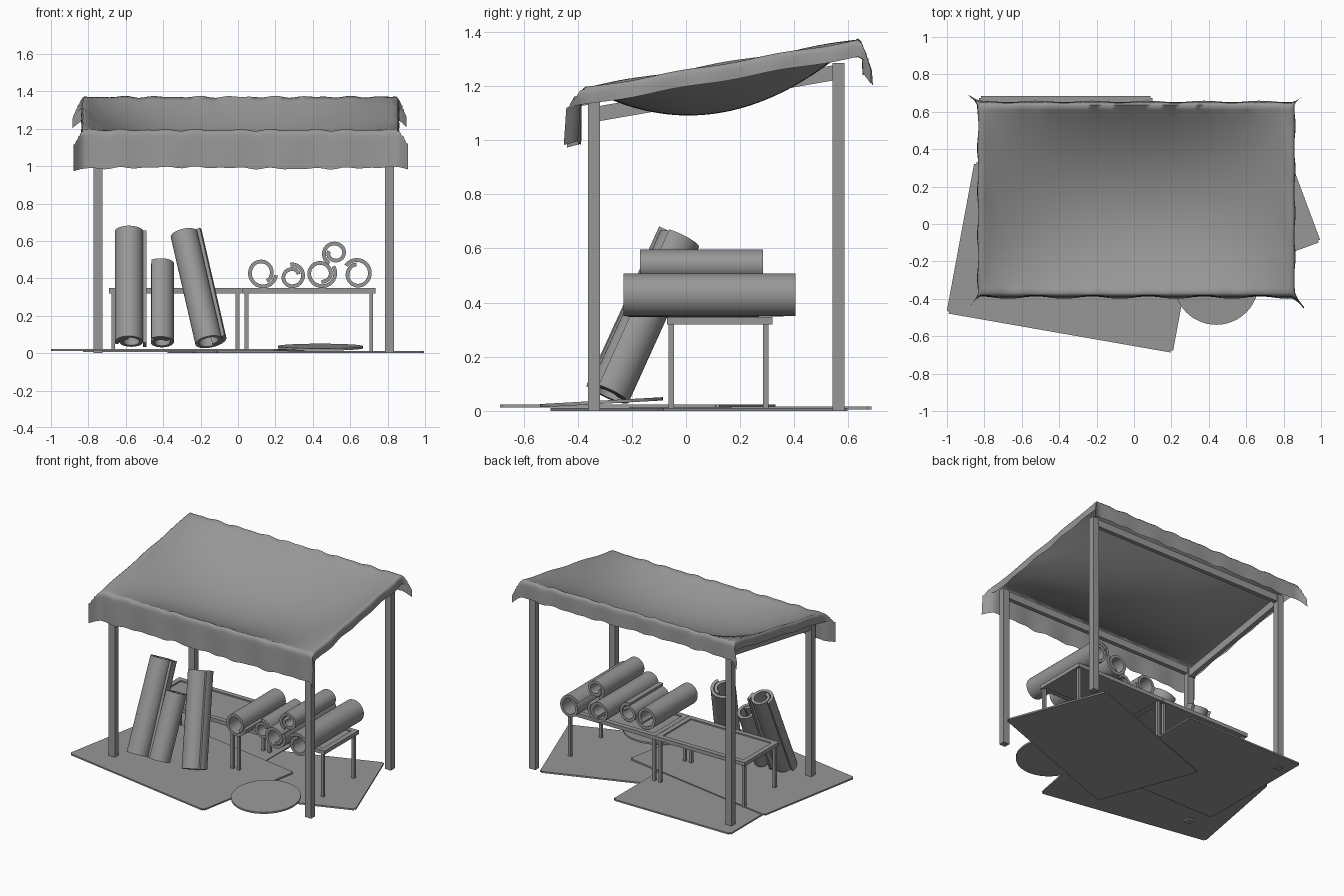
import bpy, bmesh, math
from mathutils import Vector, Matrix

if "Cube" in bpy.data.objects:
    bpy.data.objects.remove(bpy.data.objects["Cube"])

GREY = bpy.data.materials.new("dull_grey")
GREY.diffuse_color = (.31, .31, .31, 1)
GREY.use_nodes = True
GREY.node_tree.nodes["Principled BSDF"].inputs["Base Color"].default_value = GREY.diffuse_color


def finish(name, bm, angle=None):
    bmesh.ops.recalc_face_normals(bm, faces=bm.faces)
    me = bpy.data.meshes.new(name)
    bm.to_mesh(me)
    bm.free()
    me.materials.append(GREY)
    ob = bpy.data.objects.new(name, me)
    bpy.context.collection.objects.link(ob)
    if angle:
        bpy.context.view_layer.objects.active = ob
        ob.select_set(True)
        bpy.ops.object.shade_smooth_by_angle(angle=math.radians(angle))
        ob.select_set(False)
    return ob


def box(name, lo, hi):
    bm = bmesh.new()
    lo, hi = Vector(lo), Vector(hi)
    bmesh.ops.create_cube(bm, size=1, matrix=Matrix.Translation((lo + hi) / 2) @ Matrix.Diagonal((*(hi - lo), 1)))
    return finish(name, bm)


def beam(name, a, b, w, h):
    a, b = Vector(a), Vector(b)
    bm = bmesh.new()
    rot = (b - a).to_track_quat('Y', 'Z').to_matrix().to_4x4()
    bmesh.ops.create_cube(bm, size=1, matrix=Matrix.Translation((a + b) / 2) @ rot @ Matrix.Diagonal((w, (b - a).length, h, 1)))
    return finish(name, bm)


def roll(name, a, b, r, start=0.0, turns=1.3, t=0.02):
    """Rolled carpet: a full ring whose end tucks inside its start."""
    a, b = Vector(a), Vector(b)
    n = 48
    m = Matrix.Translation(a) @ (b - a).to_track_quat('Z', 'Y').to_matrix().to_4x4()
    bm = bmesh.new()
    rows = []
    for i in range(n + 1):
        turn = turns * i / n
        ang = start + math.tau * turn
        tuck = min(1, max(0, (turn - .55) / .45))
        rad = r - 1.2 * t * tuck * tuck * (3 - 2 * tuck)
        d = Vector((math.cos(ang), math.sin(ang), 0))
        rows.append([bm.verts.new(m @ (d * q + Vector((0, 0, z))))
                     for q, z in ((rad, 0), (rad, (b - a).length), (rad - t, (b - a).length), (rad - t, 0))])
    for p, q in zip(rows, rows[1:]):
        for k in range(4):
            bm.faces.new((p[k], p[(k + 1) % 4], q[(k + 1) % 4], q[k]))
    bm.faces.new(rows[0])
    bm.faces.new(rows[-1])
    return finish(name, bm, 40)


def rug(name, corner, u, v, z, t=0.011):
    """Flat rug from one corner and its two edge vectors."""
    c, u, v = Vector(corner), Vector(u), Vector(v)
    bm = bmesh.new()
    bm.faces.new([bm.verts.new((*p, z)) for p in (c, c + u, c + u + v, c + v)])
    bmesh.ops.bevel(bm, geom=bm.verts[:], offset=0.012, segments=2, affect='VERTICES')
    top = bmesh.ops.extrude_face_region(bm, geom=bm.faces[:])
    bmesh.ops.translate(bm, vec=(0, 0, t), verts=[e for e in top['geom'] if isinstance(e, bmesh.types.BMVert)])
    return finish(name, bm)


# posts and roof frame
for side, x in (("left", -.748), ("right", .81)):
    box(f"front_post_{side}", (x - .024, -.362, 0), (x + .024, -.318, 1.15))
    box(f"back_post_{side}", (x - .024, .541, 0), (x + .024, .585, 1.285))
beam("roof_beam_left", (-.748, -.34, 1.095), (-.748, .563, 1.252), .03, .055)
beam("front_roof_beam", (-.748, -.34, 1.12), (.81, -.34, 1.12), .03, .05)
beam("back_roof_beam", (-.748, .563, 1.258), (.81, .563, 1.258), .03, .05)

# sagging cloth roof with hanging hems
X0, X1, Y0, Y1 = -.82, .845, -.37, .635
SIDE, FRONT, BACK = .07, .21, .13


def samples(lo, hi, n, before, nb, after, na):
    return ([lo - before * (nb - i) / nb for i in range(nb)] +
            [lo + (hi - lo) * i / n for i in range(n + 1)] +
            [hi + after * (i + 1) / na for i in range(na)])


def cloth(x, y):
    cx, cy = min(max(x, X0), X1), min(max(y, Y0), Y1)
    dx, dy = abs(x - cx), abs(y - cy)
    u = (cx - (X0 + X1) / 2) / (X1 - X0) * 2
    v = (cy - (Y0 + Y1) / 2) / (Y1 - Y0) * 2
    z = 1.192 + .176 * (cy + .38)
    z -= .18 * (1 - abs(u) ** 2.4) * (1 - v * v)
    edge = max(abs(u), abs(v)) ** 16
    z += edge * .003 * (math.sin(31 * cx + 2) + math.sin(17 * cy + 47 * cx))
    out = lambda d: .015 * (1 - math.exp(-d / .012))
    flare = min(dx, dy)
    px = cx + math.copysign(out(dx) + .65 * flare, x - cx) if dx else cx
    py = cy + math.copysign(out(dy) + .04 * dy + (.75 if y < cy else .45) * flare, y - cy) if dy else cy
    if dy:
        py += dy * .03 * math.sin(21 * cx)
    if dx:
        px += dx * .06 * math.sin(27 * cy)
    drop = max(dx, dy) + (.2 if y < cy else .6) * flare
    z -= max(0, drop - .006) * (1 + .02 * math.sin(5 * cx))
    return px, py, z


bm = bmesh.new()
xs = samples(X0, X1, 64, SIDE, 6, SIDE, 6)
ys = samples(Y0, Y1, 40, FRONT, 12, BACK, 8)
grid = [[bm.verts.new(cloth(x, y)) for x in xs] for y in ys]
for r0, r1 in zip(grid, grid[1:]):
    for i in range(len(xs) - 1):
        bm.faces.new((r0[i], r0[i + 1], r1[i + 1], r1[i]))
finish("cloth_roof", bm, 80)

# two low tables with recessed tops
TY0, TY1 = -.07, .32
for name, a, b in (("left_table", -.69, .02), ("right_table", .022, .735)):
    w = .035
    for part, lo, hi in (("front_rail", (a, TY0), (b, TY0 + w)), ("back_rail", (a, TY1 - w), (b, TY1)),
                         ("left_rail", (a, TY0 + w), (a + w, TY1 - w)), ("right_rail", (b - w, TY0 + w), (b, TY1 - w))):
        box(f"{name}_{part}", (*lo, .32), (*hi, .347))
    box(f"{name}_panel", (a + w, TY0 + w, .322), (b - w, TY1 - w, .338))
    for i, x in enumerate((a + .023, b - .023)):
        for j, y in enumerate((TY0 + .016, TY1 - .026)):
            box(f"{name}_leg_{i}{j}", (x - .01, y - .01, .01), (x + .01, y + .01, .322))

# rolled carpets lying on the right table: x, z, radius, front y, back y, seam angle
LYING = [(.134, .427, .08, -.21, .27, 3.3), (.29, .416, .068, -.14, .24, 1.4),
         (.45, .428, .08, -.22, .36, 2.6), (.635, .428, .08, -.23, .405, .6),
         (.515, .53, .066, -.17, .285, 5.2)]
for i, (x, z, r, y0, y1, s) in enumerate(LYING):
    roll(f"lying_roll_{i}", (x, y0, z), (x, y1, z), r, s, 1.15 + .1 * (i % 3))

# rolled carpets leaning against the left table
roll("leaning_roll_left", (-.583, -.30, .06), (-.583, -.03, .65), .076, 5.9)
roll("leaning_roll_middle", (-.413, -.30, .06), (-.413, -.11, .478), .071, .8)
roll("leaning_roll_right", (-.145, -.29, .065), (-.277, -.03, .64), .085, 2.2)
beam("rolled_mat_edge", (-.499, -.27, .045), (-.499, -.02, .645), .018, .06)

# flat rugs on the ground
rug("right_rug", (.999, -.095), (-.259, .695), (-1.12, -.41), 0)
rug("back_rug", (-.83, -.21), (.93, 0), (0, .895), .005)
rug("front_rug", (-1.003, -.477), (1.21, -.212), (.15, .81), .012)

# round rug, slightly tilted
bm = bmesh.new()
bmesh.ops.create_cone(bm, cap_ends=True, segments=48, radius1=.227, radius2=.227, depth=.012,
                      matrix=Matrix.Translation((.44, -.312, .032)) @ Matrix.Rotation(math.radians(3.2), 4, 'X'))
finish("round_rug", bm, 40)
